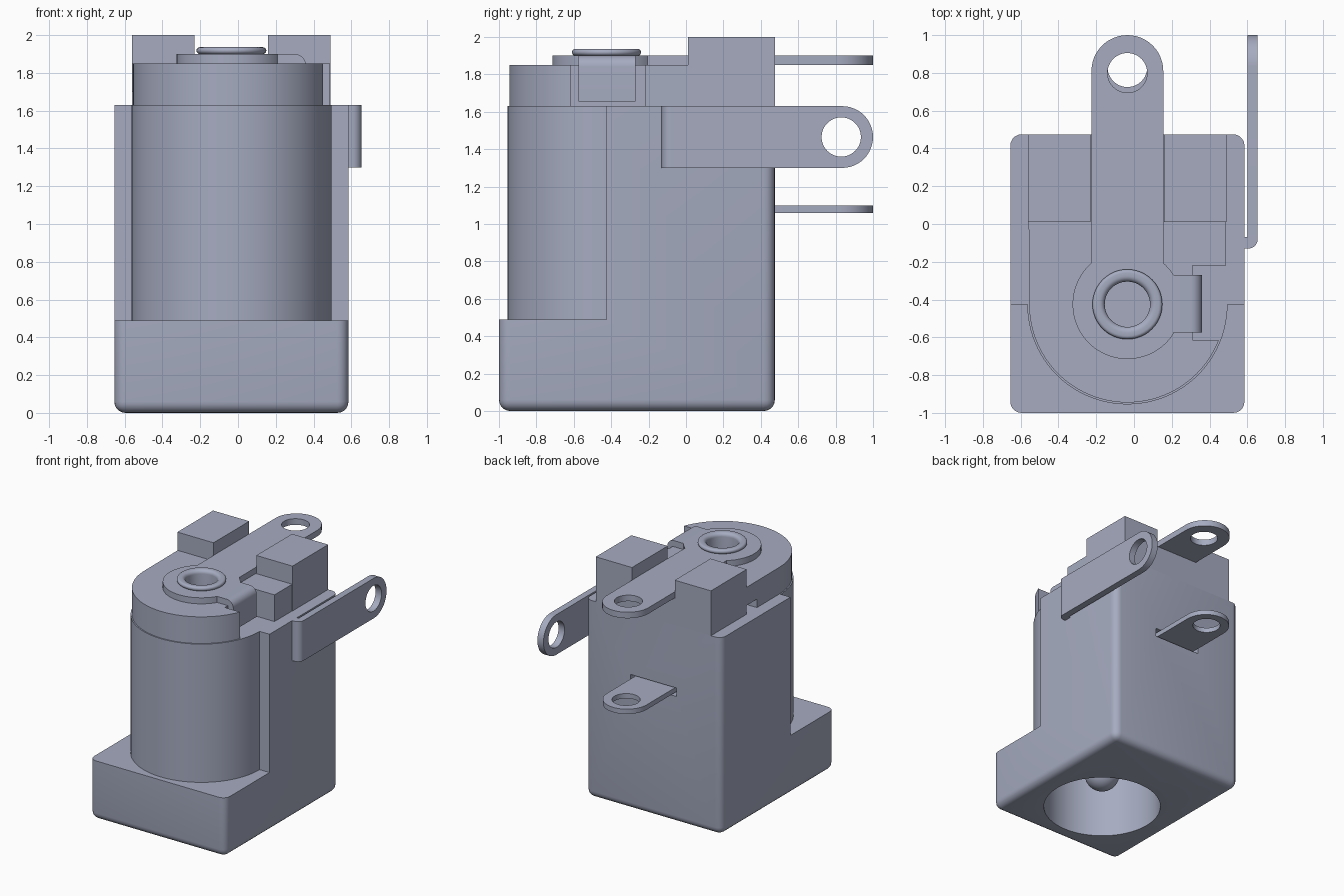
import bpy, bmesh, math
from mathutils import Vector

cube = bpy.data.objects.get("Cube")
if cube:
    bpy.data.objects.remove(cube, do_unlink=True)

# One blue-grey material for every part
mat = bpy.data.materials.new("blue_grey")
mat.use_nodes = True
COL = (0.38, 0.41, 0.53, 1)
mat.diffuse_color = COL
mat.node_tree.nodes["Principled BSDF"].inputs["Base Color"].default_value = COL

CX, CY = -0.035, -0.425        # axis of the barrel
BACK = 0.475                   # rear face of the housing


def finish(name, bm):
    bmesh.ops.recalc_face_normals(bm, faces=bm.faces[:])
    me = bpy.data.meshes.new(name)
    bm.to_mesh(me)
    bm.free()
    me.materials.append(mat)
    ob = bpy.data.objects.new(name, me)
    bpy.context.collection.objects.link(ob)
    return ob


def prism(name, pts, lo, hi, axis="z"):
    """Extrude a 2D outline along an axis."""
    place = {"x": lambda a, b, c: (c, a, b),
             "y": lambda a, b, c: (a, c, b),
             "z": lambda a, b, c: (a, b, c)}[axis]
    bm = bmesh.new()
    face = bm.faces.new([bm.verts.new(place(a, b, lo)) for a, b in pts])
    ext = bmesh.ops.extrude_face_region(bm, geom=[face])
    move = Vector(place(0, 0, hi - lo))
    bmesh.ops.translate(bm, vec=move,
                        verts=[g for g in ext["geom"] if isinstance(g, bmesh.types.BMVert)])
    return finish(name, bm)


def arc(cx, cy, r, a0, a1, n=24):
    steps = [math.radians(a0 + (a1 - a0) * i / n) for i in range(n + 1)]
    return [(cx + r * math.cos(t), cy + r * math.sin(t)) for t in steps]


def circle(cx, cy, r, n=64):
    return arc(cx, cy, r, 0, 360, n)[:-1]


def box(name, x0, x1, y0, y1, z0, z1):
    return prism(name, [(x0, y0), (x1, y0), (x1, y1), (x0, y1)], z0, z1)


def boolean(ob, tool, op="DIFFERENCE"):
    """Apply a boolean and discard the tool."""
    tool.hide_render = True
    mod = ob.modifiers.new("cut", "BOOLEAN")
    mod.operation, mod.solver, mod.object = op, "EXACT", tool
    bpy.context.view_layer.objects.active = ob
    bpy.ops.object.modifier_apply(modifier=mod.name)
    bpy.data.objects.remove(tool, do_unlink=True)


def lathe(name, profile, n=48):
    """Revolve an (r, z) profile about the barrel axis."""
    bm = bmesh.new()
    vs = [bm.verts.new((CX + r, CY, z)) for r, z in profile]
    edges = [bm.edges.new(p) for p in zip(vs, vs[1:])]
    bmesh.ops.spin(bm, geom=vs + edges, cent=(CX, CY, 0), axis=(0, 0, 1),
                   angle=math.tau, steps=n, use_duplicate=False)
    bmesh.ops.remove_doubles(bm, verts=bm.verts[:], dist=1e-5)
    return finish(name, bm)


def rivet_hole(ob):
    boolean(ob, prism("rivet_cutter", circle(CX, CY, 0.128, 48), 1.58, 2.2))


# Housing: rounded block, stepped at the front, with the barrel joined on
bm = bmesh.new()
bmesh.ops.create_cube(bm, size=1)
for v in bm.verts:
    v.co = (CX + v.co.x * 1.24, (BACK - 1) / 2 + v.co.y * (1 + BACK), (v.co.z + 0.5) * 1.63)
soft = [e for e in bm.edges if min(v.co.z for v in e.verts) < 0.01]
bmesh.ops.bevel(bm, geom=soft, offset=0.06, offset_type="OFFSET", segments=5,
                profile=0.5, affect="EDGES")
housing = finish("housing", bm)
boolean(housing, box("step_cutter", -1, 1, -1.2, CY, 0.49, 1.8))
boolean(housing, prism("barrel", circle(CX, CY, 0.53, 96), 0.3, 1.63), "UNION")
boolean(housing, prism("bore_cutter", circle(CX, CY, 0.45, 96), -0.1, 1.5))
boolean(housing, box("slot_cutter", CX - 0.21, CX + 0.21, 0.3, 0.6, 1.045, 1.115))
rivet_hole(housing)

# Cap: half-round plate on top with a notch for the clip and a small side slot
R = 0.52
cap = prism("cap", arc(CX, CY, R, 180, 360, 48)
            + [(CX + R + 0.005, BACK), (CX - R - 0.005, BACK)], 1.63, 1.85)
boolean(cap, box("notch_cutter", 0.31, 0.7, -0.615, -0.22, 1.5, 2))
boolean(cap, box("side_slot_cutter", -0.7, -0.46, -0.13, 0.02, 1.5, 1.70))
rivet_hole(cap)

# Raised guide blocks either side of the top terminal
for side, s in (("left", 1), ("right", -1)):
    a, b = sorted((CX + s * 0.195, CX + s * 0.525))
    box(side + "_guide_block", a, b, 0.01, BACK, 1.63, 2.0)

# Top terminal: ring, strip with rounded eyelet, and folded clip
top = prism("top_terminal", arc(CX, 0.81, 0.19, 0, 180)
            + arc(CX, CY, 0.29, 131, 327.5, 48) + arc(CX, CY, 0.29, 32.5, 49, 4),
            1.85, 1.90)
boolean(top, prism("eyelet_cutter", circle(CX, 0.80, 0.105, 48), 1.8, 2))
rivet_hole(top)
tab_x = CX + 0.29 * math.cos(math.radians(32.5))
prism("folded_clip", [(tab_x, 1.85), (tab_x, 1.90)] + arc(0.30, 1.84, 0.06, 90, 0, 10)
      + [(0.36, 1.655), (0.312, 1.655), (0.312, 1.85)], CY - 0.15, CY + 0.155, "y")

# Lower rear terminal
low = prism("rear_terminal", arc(CX, 0.82, 0.18, 0, 180)
            + [(CX - 0.18, 0.28), (CX + 0.18, 0.28)], 1.06, 1.10)
boolean(low, prism("eyelet_cutter", circle(CX, 0.83, 0.105, 48), 1, 1.2))

# Side terminal: upright blade with a bent root
blade = prism("side_terminal", arc(0.835, 1.465, 0.165, -90, 90)
              + [(-0.07, 1.63), (-0.07, 1.30)], 0.60, 0.655, "x")
boolean(blade, prism("eyelet_cutter", circle(0.83, 1.465, 0.105, 48), 0.5, 0.8, "x"))
prism("side_terminal_root", [(0.57, -0.07), (0.57, -0.13)]
      + arc(0.605, -0.08, 0.05, -90, 0, 8) + [(0.655, -0.07)], 1.30, 1.63)

# Centre pin: round tip, hollow riveted head with a rolled rim
tip = [(max(r, 0), z) for r, z in arc(0, 0.29, 0.135, -90, 0, 10)]
rim = arc(0.167, 1.918, 0.018, -90, 90, 8)
lathe("centre_pin", tip + [(0.135, 1.90)] + rim
      + arc(0.15, 1.906, 0.03, 90, 180, 6) + [(0.12, 1.60), (0, 1.60)])

# Smooth curved surfaces, keep hard edges
bpy.ops.object.select_all(action="DESELECT")
for ob in bpy.context.collection.objects:
    if ob.type == "MESH":
        ob.select_set(True)
        bpy.context.view_layer.objects.active = ob
bpy.ops.object.shade_smooth_by_angle(angle=math.radians(30))
